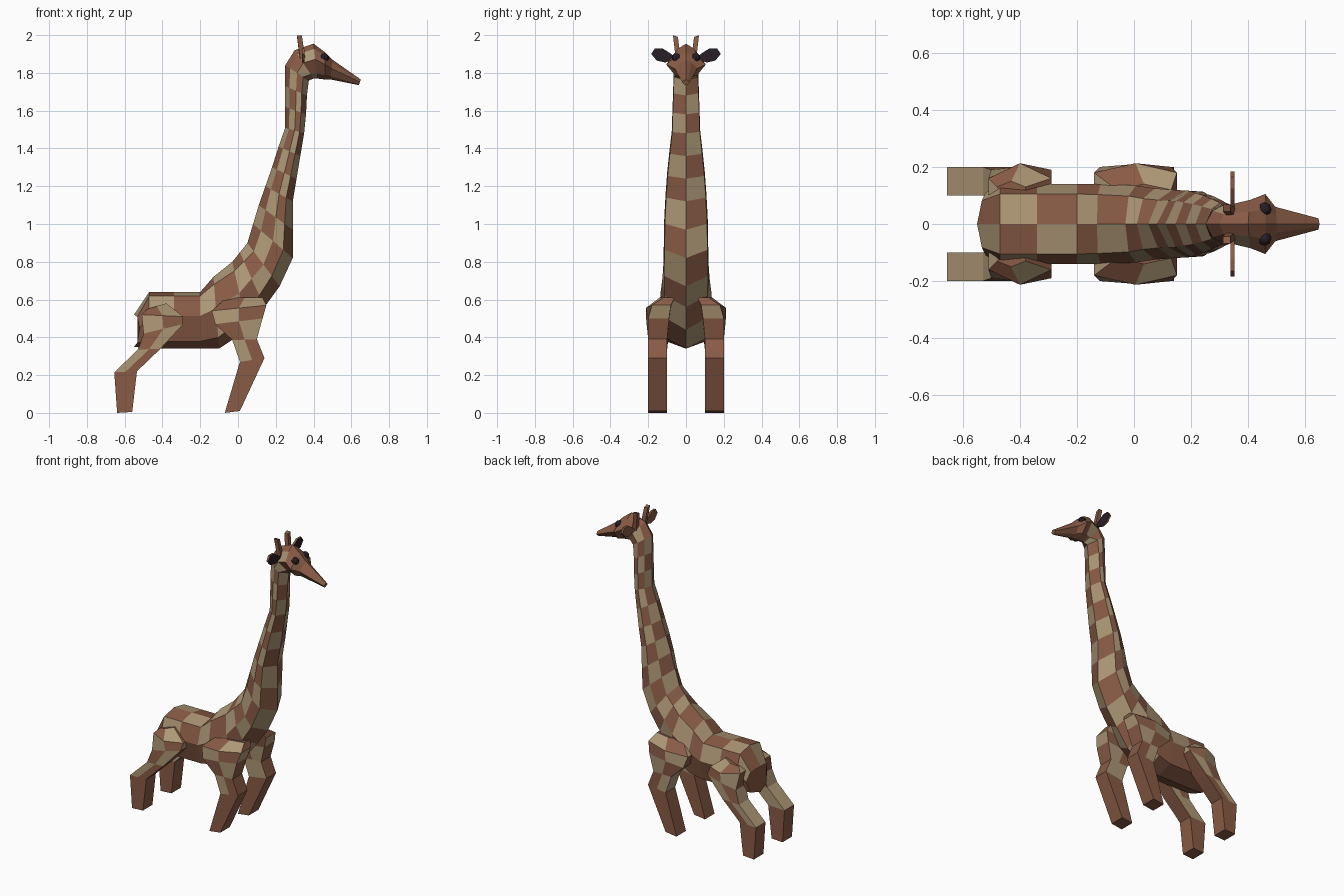
import bpy, bmesh
from mathutils import Vector

if "Cube" in bpy.data.objects:
    bpy.data.objects.remove(bpy.data.objects["Cube"])


def material(name, rgb):
    m = bpy.data.materials.new(name)
    m.diffuse_color = (*rgb, 1)
    m.use_nodes = True
    m.node_tree.nodes["Principled BSDF"].inputs["Base Color"].default_value = m.diffuse_color
    return m


BROWN = material("brown", (0.25, 0.105, 0.06))
TAN = material("tan", (0.42, 0.31, 0.18))
DARK = material("dark", (0.02, 0.014, 0.02))


def loft(name, rings, paint, mats=(BROWN, TAN)):
    """Skin closed rings of points; paint(i, j) gives the material of each face."""
    bm = bmesh.new()
    vr = [[bm.verts.new(p) for p in r] for r in rings]
    n = len(vr[0])
    for i in range(len(vr) - 1):
        for j in range(n):
            k = (j + 1) % n
            f = bm.faces.new((vr[i][j], vr[i][k], vr[i + 1][k], vr[i + 1][j]))
            f.material_index = paint(i, j)
    for r, i in ((vr[0], 0), (vr[-1], len(vr) - 2)):
        bm.faces.new(r).material_index = 0
    bmesh.ops.recalc_face_normals(bm, faces=bm.faces[:])
    me = bpy.data.meshes.new(name)
    bm.to_mesh(me)
    bm.free()
    for m in mats:
        me.materials.append(m)
    ob = bpy.data.objects.new(name, me)
    bpy.context.collection.objects.link(ob)
    return ob


# Body, neck and head: upper point, lower point and half width of each section
spine = [
    (-.55, .52, -.55, .35, .11), (-.47, .64, -.47, .34, .14),
    (-.34, .64, -.34, .34, .14), (-.20, .64, -.20, .34, .14),
    (-.13, .72, -.10, .34, .14), (-.03, .80, .05, .44, .135),
    (.01, .85, .14, .56, .125), (.05, .90, .22, .67, .12),
    (.08, 1.0, .29, .82, .117), (.11, 1.10, .29, .97, .115),
    (.145, 1.20, .29, 1.12, .108), (.18, 1.30, .31, 1.24, .10),
    (.215, 1.41, .33, 1.36, .088), (.25, 1.51, .35, 1.48, .075),
    (.25, 1.62, .36, 1.58, .072), (.25, 1.73, .365, 1.68, .068),
    (.25, 1.84, .375, 1.76, .066), (.30, 1.92, .40, 1.77, .07),
    (.40, 1.955, .42, 1.77, .085), (.46, 1.91, .46, 1.765, .105),
    (.50, 1.87, .49, 1.765, .06), (.65, 1.765, .64, 1.735, .02),
]
# Half cross-sections: (distance down the section, share of the half width)
TRUNK = ((0, 0), (.07, .75), (.42, 1), (.87, .75), (1, 0))
NECK = ((0, 0), (.2, .7), (.5, 1), (.76, .97), (1, 0))
HEAD = ((0, 0), (.15, .5), (.45, 1), (.85, .55), (1, 0))


def section(i, x0, z0, x1, z1, w):
    if i > 16:
        half = HEAD
    else:
        b = min(max((i - 3) / 4, 0), 1)
        half = [(p[0] + (q[0] - p[0]) * b, p[1] + (q[1] - p[1]) * b)
                for p, q in zip(TRUNK, NECK)]
    pts = []
    for s, part in ((1, half), (-1, half[-2:0:-1])):
        for t, u in part:
            bow = .03 * u * u if i == 0 else 0
            pts.append(Vector((x0 + (x1 - x0) * t + bow, s * w * u, z0 + (z1 - z0) * t)))
    return pts


def body_paint(i, j):
    if i >= 18 or (i >= 16 and j in (0, 7)):
        return 0
    if i < 4 and j in (2, 3, 4, 5):
        return 0
    return (i + j) % 2


loft("body_neck_and_head", [section(i, *r) for i, r in enumerate(spine)], body_paint)

# Legs: back x z, front x z, inner y, outer y, outer bulge of each section
front_leg = [
    (-.07, 0, .01, .01, .10, .20, 0), (.01, .27, .14, .29, .10, .20, 0),
    (-.03, .385, .10, .39, .10, .20, 0), (-.12, .47, .13, .50, .09, .20, .01),
    (-.14, .54, .15, .57, .08, .18, .033), (-.06, .61, .13, .61, .06, .12, .02),
]
back_leg = [
    (-.64, 0, -.56, .005, .10, .20, 0), (-.655, .215, -.535, .22, .10, .20, 0),
    (-.53, .335, -.41, .34, .10, .20, 0), (-.50, .42, -.29, .47, .09, .19, .01),
    (-.51, .52, -.29, .51, .08, .16, .053), (-.48, .55, -.38, .58, .06, .13, .02),
]


def leg_ring(s, xb, zb, xf, zf, yi, yo, bulge):
    xm, zm = (xb + xf) / 2, (zb + zf) / 2
    return [(xb, s * yi, zb), (xm, s * yi, zm), (xf, s * yi, zf),
            (xf, s * yo, zf), (xm, s * (yo + bulge), zm), (xb, s * yo, zb)]


def leg_paint(i, j):
    return 0 if i == 0 else (i + j // 2 if i == 1 else i + j) % 2


for s, side in ((1, "left"), (-1, "right")):
    for name, rows in (("front_leg", front_leg), ("back_leg", back_leg)):
        loft(f"{name}_{side}", [leg_ring(s, *r) for r in rows], leg_paint)

    # Horn
    rings = []
    for x, y, z, r in ((.345, .038, 1.85, .014), (.325, .056, 1.995, .013)):
        rings.append([(x + a * r, s * (y + b * r), z + .3 * b * r)
                      for a, b in ((-1, -1), (1, -1), (1, 1), (-1, 1))])
    loft(f"horn_{side}", rings, lambda i, j: 0)

    # Ear: flat leaf, dark toward the front
    leaf = ((.05, 1.875), (.085, 1.905), (.125, 1.93), (.165, 1.93),
            (.184, 1.90), (.155, 1.865), (.11, 1.855))
    ear = loft(f"ear_{side}", [[(x, s * y, z) for y, z in leaf] for x in (.338, .352)],
               lambda i, j: 0, (BROWN, DARK))
    for p in ear.data.polygons:
        if p.normal.x > .5:
            p.material_index = 1

    # Eye
    bpy.ops.mesh.primitive_uv_sphere_add(segments=8, ring_count=6, radius=.024,
                                         location=(.458, s * .052, 1.88))
    eye = bpy.context.object
    eye.name = f"eye_{side}"
    eye.data.materials.append(DARK)
